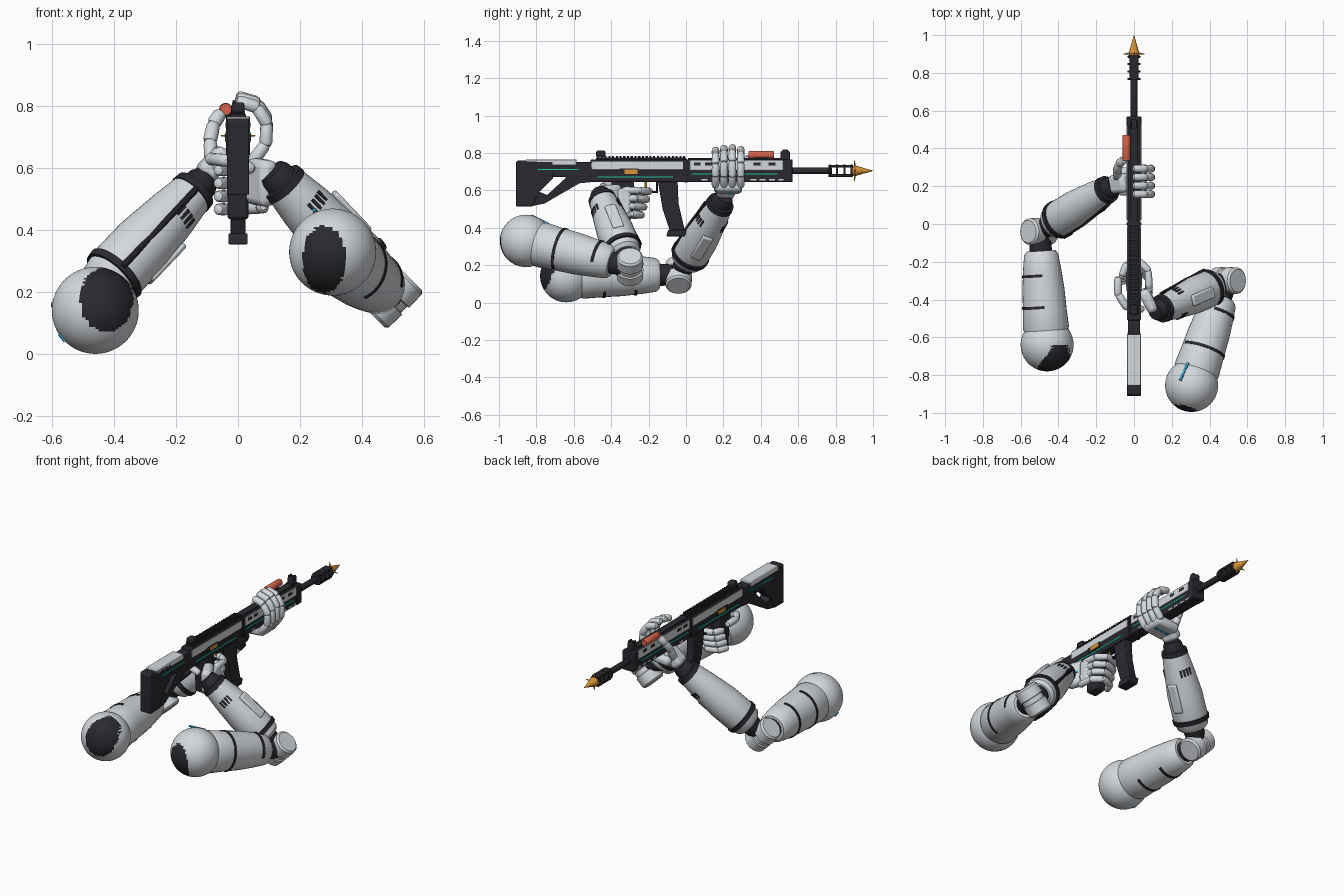
import bpy, bmesh, math, random
from mathutils import Vector, Matrix

random.seed(4)
cube = bpy.data.objects.get("Cube")
if cube:
    bpy.data.objects.remove(cube, do_unlink=True)


def material(name, r, g, b):
    m = bpy.data.materials.new(name)
    m.use_nodes = True
    m.diffuse_color = (r, g, b, 1)
    m.node_tree.nodes["Principled BSDF"].inputs["Base Color"].default_value = (r, g, b, 1)
    return m


SHELL = material("shell grey", 0.66, 0.69, 0.72)
DARK = material("dark rubber", 0.022, 0.022, 0.028)
ORANGE = material("amber", 0.68, 0.30, 0.04)
RED = material("red", 0.68, 0.12, 0.07)
GREEN = material("green stripe", 0.01, 0.58, 0.36)
BLUE = material("blue stripe", 0.05, 0.40, 0.66)


def finish(name, bm, mat, matrix=None, bevel=0):
    bmesh.ops.recalc_face_normals(bm, faces=bm.faces)
    me = bpy.data.meshes.new(name)
    bm.to_mesh(me)
    bm.free()
    me.materials.append(mat)
    for p in me.polygons:
        p.use_smooth = True
    me.set_sharp_from_angle(angle=math.radians(35))
    ob = bpy.data.objects.new(name, me)
    bpy.context.scene.collection.objects.link(ob)
    if matrix:
        ob.matrix_world = matrix
    if bevel:
        mod = ob.modifiers.new("soft edges", 'BEVEL')
        mod.width, mod.segments = bevel, 2
        mod.limit_method = 'ANGLE'
    return ob


def frame(origin, axis, out=None):
    """Matrix with z along axis and y as near as possible to out."""
    z = Vector(axis).normalized()
    y = Vector(out) if out else (Vector((0, 0, 1)) if abs(z.z) < 0.9 else Vector((0, 1, 0)))
    y = (y - z * y.dot(z)).normalized()
    rot = Matrix((y.cross(z), y, z)).transposed()
    return Matrix.Translation(origin) @ rot.to_4x4()


def box(name, centre, size, mat, bevel=0.004, matrix=None):
    bm = bmesh.new()
    bmesh.ops.create_cube(bm, size=1)
    bmesh.ops.scale(bm, vec=size, verts=bm.verts)
    return finish(name, bm, mat, matrix or Matrix.Translation(centre), bevel)


def prism(name, outline, half, mat, bevel=0.004):
    """Side outline of (y, z) points, extruded across x."""
    bm = bmesh.new()
    face = bm.faces.new([bm.verts.new((-half, y, z)) for y, z in outline])
    new = bmesh.ops.extrude_face_region(bm, geom=[face])["geom"]
    bmesh.ops.translate(bm, vec=(2 * half, 0, 0),
                        verts=[v for v in new if isinstance(v, bmesh.types.BMVert)])
    return finish(name, bm, mat, None, bevel)


def lathe(name, p0, p1, profile, mat, sides=32, out=None, sweep=1):
    """Turn a (fraction, radius) profile around p0-p1; a part sweep is centred on out."""
    p0, p1 = Vector(p0), Vector(p1)
    length = (p1 - p0).length
    bm = bmesh.new()
    angles = [math.pi / 2 + 2 * math.pi * sweep * (i / sides - .5) for i in range(sides + (sweep < 1))]
    rings = [[bm.verts.new((r * math.cos(a), r * math.sin(a), t * length)) for a in angles]
             for t, r in profile]
    for a, b in zip(rings, rings[1:]):
        for i in range(sides):
            j = (i + 1) % len(angles)
            bm.faces.new((a[i], a[j], b[j], b[i]))
    if sweep == 1:
        bm.faces.new(rings[0])
        bm.faces.new(rings[-1])
    return finish(name, bm, mat, frame(p0, p1 - p0, out))


def rod(name, p0, p1, r, mat, sides=24):
    return lathe(name, p0, p1, [(0, r * .88), (.04, r), (.96, r), (1, r * .88)], mat, sides)


def finger(name, points, r):
    """Rounded armour segments strung along a path."""
    for n, (a, b) in enumerate(zip(points, points[1:])):
        lathe(f"{name}_segment_{n}", a, b, [(-.16, r * .45), (-.08, r * .85), (.1, r * 1.05),
              (.82, r), (.97, r * .8), (1.03, r * .4)], SHELL, 12)


# ---------- rifle ----------
prism("butt", [(-.91, .515), (-.82, .515), (-.785, .59), (-.71, .665), (-.71, .755),
               (-.9, .76), (-.91, .75)], .036, DARK)
prism("strut_heel", [(-.83, .515), (-.755, .53), (-.74, .575), (-.79, .595)], .033, DARK, 0)
prism("stock_strut", [(-.76, .528), (-.57, .638), (-.5, .645), (-.5, .69), (-.64, .69),
                      (-.645, .665), (-.745, .573)], .032, DARK, 0)
box("stock_beam", (0, -.61, .712), (.066, .26, .08), DARK)
box("cheek_rest", (0, -.72, .75), (.072, .27, .032), SHELL)
box("receiver", (0, -.25, .705), (.068, .52, .12), DARK)
box("handguard", (0, .285, .705), (.07, .57, .12), DARK)
box("handguard_nose", (0, .545, .705), (.078, .05, .12), DARK)
box("receiver_joint", (0, 0, .705), (.078, .018, .124), DARK)
box("top_rail", (0, -.24, .767), (.05, .48, .016), DARK, .002)
for i in range(24):
    box("rail_tooth", (0, -.47 + i * .02, .778), (.046, .011, .014), DARK, 0)
box("front_rail", (0, .27, .767), (.044, .52, .014), DARK, .002)
for side in (-1, 1):
    box("receiver_panel", (side * .0345, -.26, .733), (.006, .49, .046), SHELL, .002)
    box("handguard_panel", (side * .0355, .27, .735), (.006, .5, .052), SHELL, .002)
    for y in (.06, .12, .38, .46):
        box("vent_slot", (side * .0385, y, .74), (.003, .036, .016), DARK, 0)
    for y in (.1, .36, .41, .46, .51):
        box("lower_slot", (side * .0355, y, .657), (.002, .032, .009), SHELL, 0)
    box("handguard_stripe", (side * .0355, .26, .688), (.003, .46, .007), GREEN, 0)
    box("receiver_stripe", (side * .0345, -.27, .672), (.003, .4, .007), GREEN, 0)
    box("stock_stripe", (side * .0365, -.685, .712), (.003, .22, .007), GREEN, 0)
    box("ejection_port", (side * .0375, -.305, .7), (.004, .1, .034), DARK, 0)
    box("amber_latch", (side * .039, -.295, .7), (.005, .07, .024), ORANGE, 0)
box("front_sight", (0, .53, .785), (.036, .05, .05), DARK, .006)
for x in (-.014, .014):
    box("sight_ear", (x, .53, .808), (.009, .03, .024), DARK, .003)
box("rear_sight", (0, -.455, .795), (.042, .05, .035), DARK, .008)

# barrel, slotted muzzle cage and pointed tip
rod("barrel", (0, .55, .705), (0, .78, .705), .018, DARK)
for s in (-1, 1):
    box("muzzle_rail", (0, .828, .705 + s * .025), (.046, .13, .014), DARK, .003)
for i in range(4):
    y = .763 + i * .039
    rod("muzzle_ring", (0, y, .705), (0, y + .011, .705), .034, DARK)
    a = i * math.pi / 2
    lathe("tip_spike", (0, .905, .705), (.056 * math.cos(a), .9, .705 + .056 * math.sin(a)),
          [(0, .009), (1, .0015)], ORANGE, 8)
lathe("pointed_tip", (0, .885, .705), (0, 1, .705),
      [(0, .022), (.15, .029), (.6, .014), (1, .001)], ORANGE, 12)

rod("red_canister", (-.04, .335, .79), (-.04, .47, .79), .021, RED)
box("canister_mount", (-.03, .4, .77), (.02, .07, .014), DARK, .002)

# magazine, grip, trigger guard
prism("magazine", [(-.15, .65), (-.045, .65), (-.04, .53), (-.005, .38), (-.085, .38),
                   (-.125, .5)], .024, DARK)
prism("magazine_base", [(-.105, .355), (-.005, .355), (.005, .39), (-.095, .39)], .031, DARK)
prism("pistol_grip", [(-.4, .65), (-.28, .65), (-.27, .57), (-.295, .44), (-.375, .435),
                      (-.38, .55)], .034, DARK, .01)
box("guard_bottom", (0, -.21, .592), (.02, .12, .01), DARK, .002)
box("guard_front", (0, -.155, .62), (.02, .01, .06), DARK, .002)
box("trigger", (0, -.215, .62), (.01, .012, .05), ORANGE, .002)


# ---------- arms ----------
def arm(side, shoulder, elbow, wrist, hinge, outward, patch, bands, cable_sign, stripe):
    shoulder, elbow, wrist = Vector(shoulder), Vector(elbow), Vector(wrist)
    hinge = Vector(hinge).normalized()
    # shoulder ball with a ragged dark oval socket on the front
    bm = bmesh.new()
    bmesh.ops.create_uvsphere(bm, u_segments=80, v_segments=56, radius=.14)
    ball = finish(side + "_shoulder", bm, SHELL, Matrix.Translation(shoulder))
    ball.data.materials.append(DARK)
    px, pz, half_x, half_z = patch
    for p in ball.data.polygons:
        n = p.center.normalized()
        reach = math.hypot((n.x - px) / half_x, (n.z - pz) / half_z) + random.uniform(-.04, .04)
        p.material_index = int(n.y < 0 and reach < 1)
    direction, along, length = stripe
    out = Vector(direction).normalized()
    box(side + "_shoulder_stripe", None, (.012, .009, length), BLUE, 0,
        frame(shoulder + out * .141, along, out))
    # upper arm with part bands on the outer side
    lathe(side + "_upper_arm", shoulder, elbow,
          [(.05, .1), (.15, .122), (.3, .116), (.5, .111), (.68, .1), (.8, .09), (.83, .075)], SHELL)
    for t, r, sweep in bands:
        lathe(side + "_upper_band", shoulder.lerp(elbow, t), shoulder.lerp(elbow, t + .025),
              [(0, r - .012), (0, r), (1, r), (1, r - .012)], DARK, 24, outward, sweep)
    lathe(side + "_upper_neck", shoulder, elbow, [(.75, .062), (.98, .055)], DARK)
    # elbow drum
    lathe(side + "_elbow", elbow - hinge * .085, elbow + hinge * .085,
          [(0, .06), (.06, .07), (.4, .072), (.42, .064), (.58, .064), (.6, .072),
           (.94, .07), (1, .06)], SHELL)
    # forearm
    lathe(side + "_forearm_neck", elbow, wrist, [(.05, .05), (.25, .07)], DARK)
    lathe(side + "_forearm", elbow, wrist,
          [(.16, .07), (.19, .088), (.3, .1), (.5, .1), (.75, .085), (.93, .07), (.94, .055)], SHELL)
    lathe(side + "_forearm_ring", elbow, wrist,
          [(.24, .08), (.24, .103), (.28, .106), (.29, .09)], DARK)
    lathe(side + "_wrist_cuff", elbow, wrist,
          [(.89, .06), (.9, .076), (.945, .073), (.95, .058), (1, .054), (1.03, .045)], DARK)
    axis = wrist - elbow
    box(side + "_forearm_pod", None, (.062, .02, .17), SHELL, .009,
        frame(elbow.lerp(wrist, .52) + hinge * .097, axis, hinge))
    # cooling slots front and back, one dark cable along the forearm
    swing = axis.cross(hinge).normalized()
    for s in (-1, 1):
        for i in range(4):
            turn = math.radians(8 + i * 13)
            d = swing * s * math.cos(turn) + hinge * math.sin(turn)
            box(side + "_cooling_slot", None, (.011, .008, .042), DARK, 0,
                frame(elbow.lerp(wrist, .74) + d * .084, axis, d))
    d = swing * cable_sign
    rod(side + "_cable", elbow.lerp(wrist, .26) + d * .101, elbow.lerp(wrist, .9) + d * .076,
        .011, DARK, 10)


arm("left", (.305, -.855, .33), (.49, -.3, .19), (.12, -.46, .58), (1, 0, 1), (1, 0, .9),
    (-.2, -.17, .5, .78), ((.32, .119, .6), (.68, .103, .3)), 1,
    ((-.28, .52, .8), (.04, .09, -.045), .11))
arm("right", (-.46, -.64, .142), (-.5, -.04, .15), (-.115, .2, .555), (1, 0, -1), (-1, 0, -.4),
    (.25, .25, .62, .74), ((.32, .119, .62), (.6, .108, .62)), -1,
    ((-.75, -.2, -.62), (.5, 0, -.6), .03))

# ---------- hand on the pistol grip ----------
reach = Vector((-.3, .6, .05)).normalized()
palm, back = Vector((.075, -.405, .555)), Vector((.89, .45, 0))
box("grip_palm", None, (.06, .15, .13), SHELL, .022, frame(palm, reach, (0, 0, 1)))
for i in range(3):
    box("grip_hand_stripe", None, (.011, .006, .024), BLUE, 0,
        frame(palm + back * .03 + reach * (i * .034 - .03), reach, back))
box("grip_knuckles", (.08, -.33, .54), (.035, .07, .14), SHELL, .014)
for i in range(4):
    z, dy = .6 - i * .042, -.014 * i
    finger(f"grip_finger_{i}", [(.08, -.33 + dy, z), (.075, -.245 + dy, z),
           (.025, -.195 + dy, z - .004), (-.04, -.215 + dy, z - .006),
           (-.065, -.275 + dy, z - .006)], .019)
finger("grip_thumb", [(.04, -.45, .6), (-.04, -.44, .625), (-.085, -.37, .63),
                      (-.085, -.28, .63)], .02)

# ---------- hand under the handguard ----------
box("support_palm", None, (.15, .055, .15), SHELL, .02,
    frame((-.01, .225, .615), (1, 0, .1), (0, 0, 1)))
box("support_heel", None, (.1, .07, .11), SHELL, .02,
    frame((-.075, .215, .615), (.6, .1, .6)))
for i in range(3):
    box("support_hand_stripe", (.03 - i * .035, .235, .588 - i * .0035), (.026, .012, .008), BLUE, 0)
for i in range(4):
    y, h = .158 + i * .045, (0, .01, .014, .004)[i]
    finger(f"support_finger_{i}", [(.05, y, .625), (.09, y, .68), (.093, y, .745 + h),
           (.06, y, .798 + h), (-.005, y, .818 + h)], .02)
finger("support_thumb", [(-.085, .24, .62), (-.09, .28, .69), (-.078, .32, .745),
                         (-.055, .34, .78)], .022)
